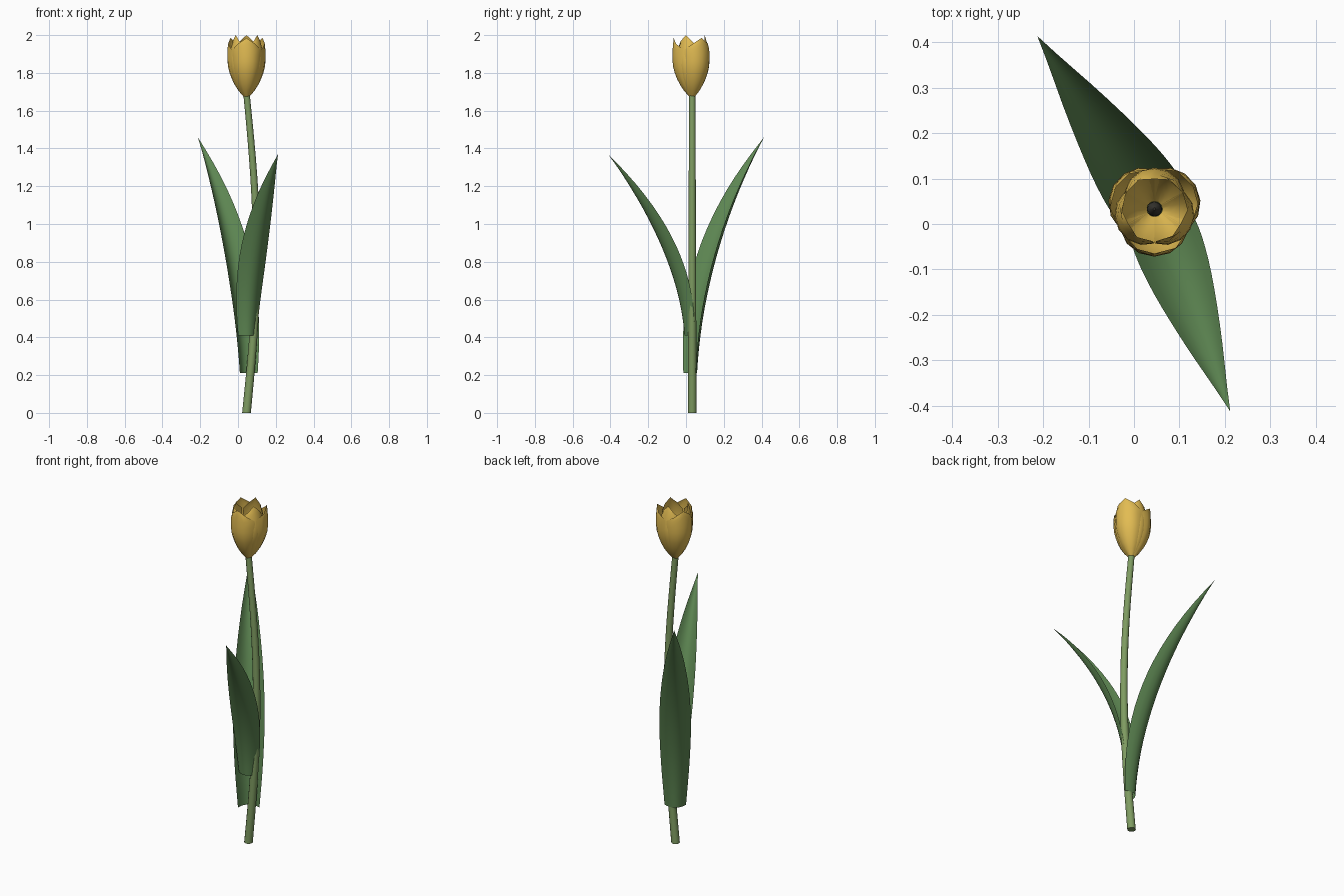
import bpy, math
from mathutils import Vector

if "Cube" in bpy.data.objects:
    bpy.data.objects.remove(bpy.data.objects["Cube"])

CX, CY = 0.045, 0.033          # stem foot / flower axis


def material(name, rgb):
    m = bpy.data.materials.new(name)
    m.diffuse_color = (*rgb, 1)
    m.use_nodes = True
    m.node_tree.nodes["Principled BSDF"].inputs["Base Color"].default_value = m.diffuse_color
    return m


petal_mat = material("petal_yellow", (0.76, 0.50, 0.085))
leaf_mat = material("leaf_green", (0.11, 0.24, 0.085))
stem_mat = material("stem_green", (0.21, 0.33, 0.12))
pistil_mat = material("pistil_dark", (0.035, 0.033, 0.027))


def interp(points, t):
    """Smooth interpolation through (t, value) pairs."""
    n = len(points)
    for i in range(n - 1):
        (t0, a), (t1, b) = points[i], points[i + 1]
        if t <= t1 or i == n - 2:
            h = t1 - t0
            s = (t - t0) / h
            ma = (b - points[i - 1][1]) / (t1 - points[i - 1][0]) if i else (b - a) / h
            mb = (points[i + 2][1] - a) / (points[i + 2][0] - t0) if i < n - 2 else (b - a) / h
            return (a * (2*s**3 - 3*s*s + 1) + ma * h * (s**3 - 2*s*s + s)
                    + b * (3*s*s - 2*s**3) + mb * h * (s**3 - s*s))


def sheet(name, fn, nu, nv, mat, closed=False):
    """Grid surface from fn(u, v); closed wraps in u."""
    cols = nu if closed else nu + 1
    verts = [fn(i / nu, j / nv) for j in range(nv + 1) for i in range(cols)]
    faces = []
    for j in range(nv):
        for i in range(nu):
            k = (i + 1) % cols
            faces.append((j*cols + i, j*cols + k, (j+1)*cols + k, (j+1)*cols + i))
    if closed:
        faces.append(tuple(reversed(range(cols))))
        faces.append(tuple(nv*cols + i for i in range(cols)))
    me = bpy.data.meshes.new(name)
    me.from_pydata(verts, [], faces)
    me.materials.append(mat)
    ob = bpy.data.objects.new(name, me)
    bpy.context.collection.objects.link(ob)
    bpy.ops.object.select_all(action='DESELECT')
    ob.select_set(True)
    bpy.context.view_layer.objects.active = ob
    # weld the collapsed tip
    bpy.ops.object.mode_set(mode='EDIT')
    bpy.ops.mesh.select_all(action='SELECT')
    bpy.ops.mesh.remove_doubles(threshold=0.00005)
    bpy.ops.object.mode_set(mode='OBJECT')
    bpy.ops.object.shade_smooth_by_angle(angle=math.radians(50))
    return ob


# Bowed stem, tapering upward
def stem(u, v):
    a = 2 * math.pi * u
    r = 0.023 - 0.006 * v
    return (CX + 0.053 * math.sin(math.pi * v) + r * math.cos(a),
            CY + r * math.sin(a), 1.69 * v)


sheet("stem", stem, 12, 20, stem_mat, closed=True)


# Channelled leaves that arch away from the stem
def leaf(name, base, tip, power, width, depth):
    base, tip = Vector(base), Vector(tip)
    flat = Vector((tip.x - base.x, tip.y - base.y, 0))
    reach, d = flat.length, flat.normalized()
    side = Vector((-d.y, d.x, 0))
    height = tip.z - base.z
    shape = [(0, 0.68), (0.2, 0.9), (0.4, 1), (0.6, 0.89), (0.8, 0.55), (1, 0)]

    def fn(u, v):
        s = 2 * u - 1
        w = width * interp(shape, v)
        slope = reach * power * v ** (power - 1)
        out = (d * height - Vector((0, 0, slope))).normalized()
        spine = base + d * (reach * v ** power) + Vector((0, 0, height * v))
        return spine + side * (s * w) + out * (depth * w / width * (1 - s * s))

    return sheet(name, fn, 8, 18, leaf_mat)


leaf("lower_leaf", (0.057, 0.018, 0.212), (-0.213, 0.414, 1.46), 2.2, 0.084, 0.058)
leaf("upper_leaf", (0.049, 0.026, 0.41), (0.212, -0.413, 1.37), 2.05, 0.076, 0.05)

# Six cupped petals: three outer, three inner, each with a straight-sided point
outer = [(0, .017), (.1, .044), (.25, .073), (.45, .097), (.6, .104), (.8, .104), (1, .098)]
inner = [(0, .014), (.1, .039), (.25, .066), (.45, .087), (.6, .091), (.8, .084), (1, .066)]


def petal(name, angle, profile, top):
    def fn(u, v):
        s = 2 * u - 1
        spread = 63 - 7 * v if v < 0.8 else 57 * (1 - v) / 0.2
        a = math.radians(angle + s * spread)
        r = interp(profile, v) * (1 - 0.17 * s * s * (spread / 60) ** 2)
        return (CX + r * math.cos(a), CY + r * math.sin(a),
                1.675 + (top - 1.675) * v)
    sheet(name, fn, 6, 10, petal_mat)


for i in range(3):
    petal(f"outer_petal_{i + 1}", -90 + 120 * i, outer, 1.985)
    petal(f"inner_petal_{i + 1}", 90 + 120 * i, inner, 2.0)


# Pistil with rounded head inside the cup
def pistil(u, v):
    a = 2 * math.pi * u
    r = interp([(0, .011), (.5, .011), (.7, .017), (.88, .014), (1, .003)], v)
    return (CX + r * math.cos(a), CY + r * math.sin(a), 1.68 + 0.13 * v)


sheet("pistil", pistil, 8, 10, pistil_mat, closed=True)
